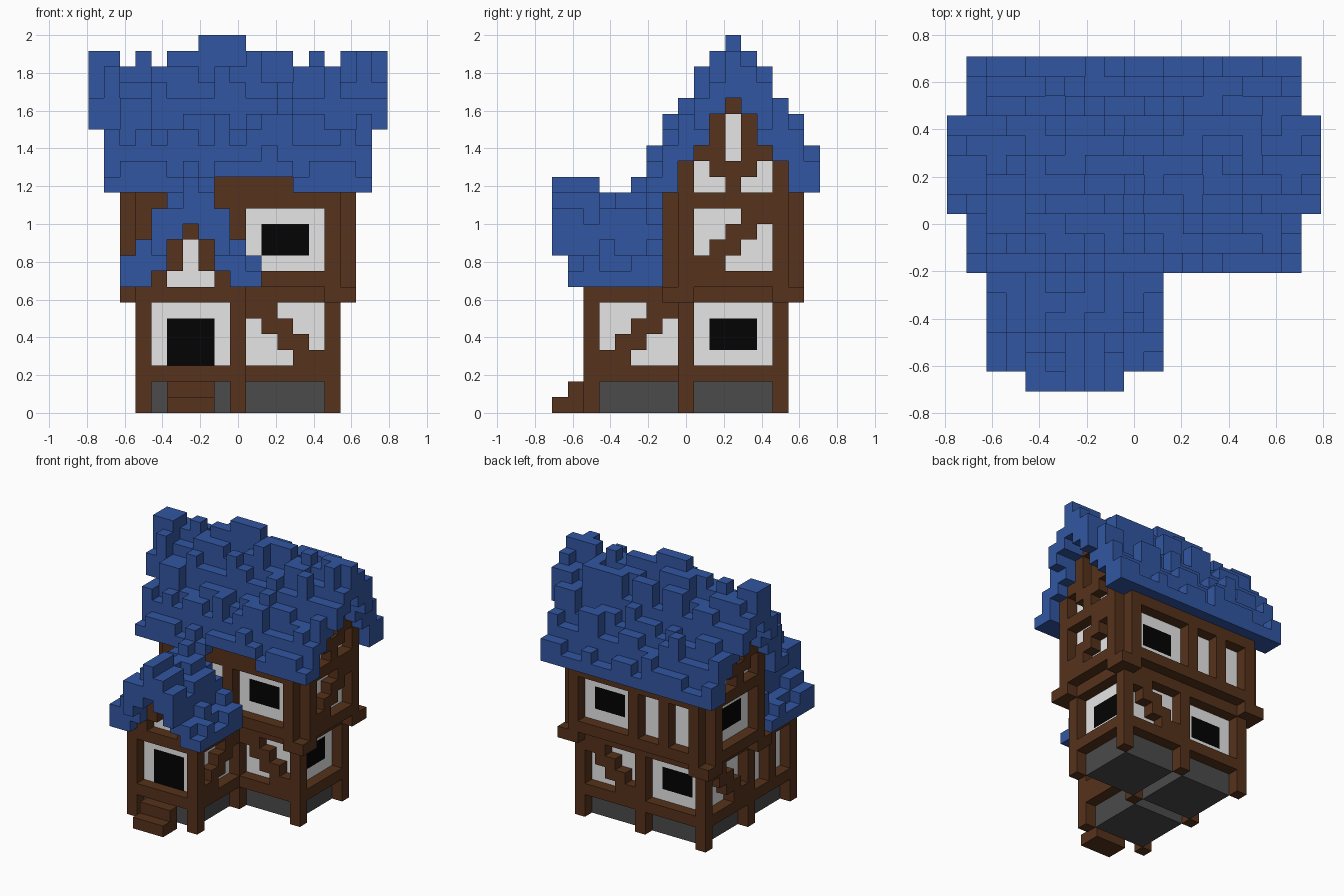
import bpy, bmesh, random
from mathutils import Vector

if "Cube" in bpy.data.objects:
    bpy.data.objects.remove(bpy.data.objects["Cube"])

random.seed(5)
V = 1 / 12            # block size
grid = {}             # (x, y, z) block -> part name


def r(a, b):
    return range(a, b + 1)


def put(part, xs, ys, zs):
    for x in xs:
        for y in ys:
            for z in zs:
                grid[(x, y, z)] = part


def material(name, c):
    m = bpy.data.materials.new(name)
    m.diffuse_color = (*c, 1)
    m.use_nodes = True
    m.node_tree.nodes["Principled BSDF"].inputs["Base Color"].default_value = m.diffuse_color
    return m


BLUE = material("blue_shingle", (0.032, 0.094, 0.36))
BROWN = material("brown_timber", (0.093, 0.032, 0.011))
WHITE = material("white_plaster", (0.79, 0.79, 0.79))
BLACK = material("black_opening", (0.001, 0.001, 0.001))
GREY = material("grey_stone", (0.070, 0.070, 0.070))
PARTS = {"main_roof": BLUE, "porch_roof": BLUE, "timber_frame": BROWN, "steps": BROWN,
         "plaster_walls": WHITE, "windows": BLACK, "door": BLACK, "foundation": GREY}


def shingle_bumps(lo, hi, tall):
    """Alternating low and raised shingles in short runs; some are extra tall."""
    out, i, up = {}, lo, random.random() < 0.5
    while i <= hi:
        h = (2 if random.random() < tall else 1) if up else 0
        for _ in range(random.choice((1, 1, 2, 2, 3))):
            out[i] = h
            i += 1
        up = not up
    return out


# Main roof: ridge along x at y = 3
UNDER, TOP = [20, 19, 17, 16, 14, 14], [22, 21, 20, 18, 17, 15]
NOTCHES = (-7, -5, 4, 6)
for dy in r(-5, 5):
    d = abs(dy)
    bump = shingle_bumps(-9, 9, 0.3)
    bump[random.randint(-4, 3)] = 2          # every course reaches full height once
    end = 9 if d <= 2 else 8
    for x in r(-end, end):
        b, under = bump[x], UNDER[d]
        if d == 0:
            b = 2 if -2 <= x <= 0 else 0 if x in NOTCHES else 1
        if d == 1 and x in NOTCHES:
            b = min(b, 1)
        if d == 2 and abs(x) == 9:
            under = 18
        if dy == -5 and -1 <= x <= 3:
            under, b = 15, max(b, 1)
        put("main_roof", [x], [3 + dy], range(under, TOP[d] + b))

# Porch roof: ridge along y at x = -3
P_UNDER, P_TOP = [12, 11, 9, 8, 8], [14, 13, 12, 10, 9]
for dx in r(-4, 4):
    d = abs(dx)
    bump = shingle_bumps(-8, -2, 0)
    for y in r(-8 if d <= 2 else -7, -2):
        b = bump[y]
        if d == 0:
            b = 0 if -5 <= y <= -4 else 1
        under = 10 if d == 2 and y == -8 else P_UNDER[d]
        put("porch_roof", [-3 + dx], [y], range(under, P_TOP[d] + b))

# Foundation and plaster cores
for xs, ys in ((r(1, 5), r(1, 5)), (r(-5, -1), r(1, 5)), (r(-5, -1), r(-5, -1))):
    put("foundation", xs, ys, r(0, 1))
put("plaster_walls", r(-5, 5), r(1, 5), r(2, 6))
put("plaster_walls", r(-5, -1), r(-5, 0), r(2, 6))
put("plaster_walls", r(-6, 6), r(0, 6), r(8, 13))
for d in range(4):
    put("plaster_walls", r(-6, 6), (3 - d, 3 + d), range(14, UNDER[d]))
    put("plaster_walls", (-3 - d, -3 + d), r(-5, -1), range(8, P_UNDER[d]))

# Ground floor frame: posts, sills and floor beams
F = "timber_frame"
for x, y in ((-6, -6), (0, -6), (-6, 0), (0, 0), (6, 0), (6, 6), (0, 6), (-6, 6)):
    put(F, [x], [y], r(0, 6))
for z in (2, 7):
    put(F, r(-6, 6), r(0, 6), [z])
    put(F, r(-6, 0), r(-6, 0), [z])

# Upper floor frame: corner brackets, overhanging rails and posts
for xs in ((-7, -6), (6, 7)):
    put(F, xs, (-1, 0), [7])
    put(F, xs, (6, 7), [7])
for z in (8, 13):
    put(F, r(-6, 6), r(-1, 7), [z])
    put(F, r(-7, 7), r(0, 6), [z])
put(F, (-6, 0, 6), (-1, 7), r(9, 12))
put(F, (-7, 7), (0, 6), r(9, 12))
put(F, r(-6, 6), [-1], [14])

# Gable timbers
for d, zs in ((3, r(14, 15)), (2, [16]), (1, r(15, 18)), (0, (14, 15, 19))):
    put(F, (-7, 7), (3 - d, 3 + d), zs)
for d, zs in ((2, [8]), (1, r(9, 10)), (0, [11])):
    put(F, (-3 - d, -3 + d), [-6], zs)


def panel(kind, z0, place):
    """Fill a five by four wall bay; place(u, depth) gives x, y."""
    def cell(part, u, depth, z):
        grid[(*place(u, depth), z0 + z)] = part
    if kind == "brace":
        for i in range(4):
            cell(F, i, 0, 3 - i)
            cell(F, i + 1, 0, 3 - i)
    elif kind == "slat":
        for z in range(4):
            cell(F, 2, 0, z)
    else:
        for u in r(1, 3):
            for z in (r(0, 2) if kind == "door" else r(1, 2)):
                cell(kind, u, 1, z)


# Ground floor bays
panel("door", 3, lambda u, d: (-5 + u, -6 + d))
panel("brace", 3, lambda u, d: (1 + u, d))
panel("brace", 3, lambda u, d: (-d, -1 - u))
panel("windows", 3, lambda u, d: (6 - d, 1 + u))
panel("brace", 3, lambda u, d: (5 - u, 6 - d))
panel("windows", 3, lambda u, d: (-5 + u, 6 - d))
panel("brace", 3, lambda u, d: (-6 + d, 5 - u))
panel("slat", 3, lambda u, d: (-6 + d, -5 + u))
# Upper floor bays
panel("windows", 9, lambda u, d: (1 + u, -1 + d))
panel("brace", 9, lambda u, d: (7 - d, 5 - u))
panel("windows", 9, lambda u, d: (1 + u, 7 - d))
panel("slat", 9, lambda u, d: (-5 + u, 7 - d))
panel("windows", 9, lambda u, d: (-7 + d, 1 + u))

# Door steps
put("steps", r(-4, -2), [-7], r(0, 1))
put("steps", r(-4, -2), [-8], [0])

# Skin each part: only block faces open to the air
for part, mat in PARTS.items():
    bm = bmesh.new()
    verts = {}
    for cell, owner in grid.items():
        if owner != part:
            continue
        for axis in range(3):
            for s in (-1, 1):
                n = list(cell)
                n[axis] += s
                if tuple(n) in grid:
                    continue
                b, c = (axis + 1) % 3, (axis + 2) % 3
                quad = []
                for p, q in ((-1, -1), (1, -1), (1, 1), (-1, 1))[::s]:
                    k = [2 * a for a in cell]
                    k[axis] += s
                    k[b] += p
                    k[c] += q
                    k = tuple(k)
                    if k not in verts:
                        verts[k] = bm.verts.new(Vector((k[0], k[1], k[2] + 1)) * (V / 2))
                    quad.append(verts[k])
                bm.faces.new(quad)
    mesh = bpy.data.meshes.new(part)
    bm.to_mesh(mesh)
    bm.free()
    mesh.materials.append(mat)
    bpy.context.collection.objects.link(bpy.data.objects.new(part, mesh))
